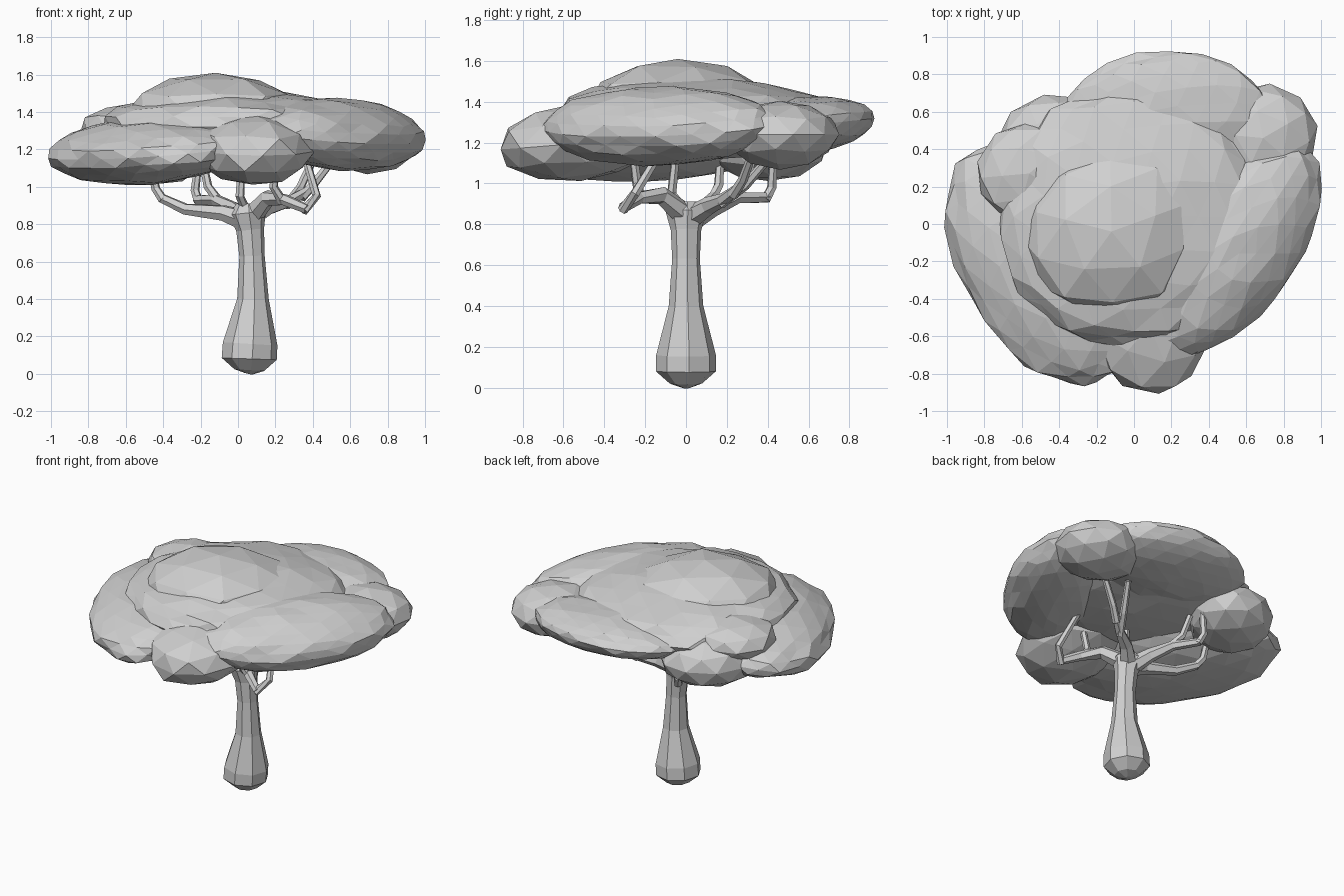
import bpy
import bmesh
import math
import random
from mathutils import Matrix, Vector

random.seed(4)
cube = bpy.data.objects.get("Cube")
if cube:
    bpy.data.objects.remove(cube, do_unlink=True)

# One plain grey for the whole tree
grey = bpy.data.materials.new("light grey")
grey.use_nodes = True
grey.diffuse_color = (0.63, 0.63, 0.63, 1)
grey.node_tree.nodes["Principled BSDF"].inputs["Base Color"].default_value = (0.63, 0.63, 0.63, 1)


def finish(bm, name):
    bmesh.ops.recalc_face_normals(bm, faces=bm.faces)
    mesh = bpy.data.meshes.new(name)
    bm.to_mesh(mesh)
    bm.free()
    mesh.materials.append(grey)
    obj = bpy.data.objects.new(name, mesh)
    bpy.context.collection.objects.link(obj)
    return obj


def leaf_clump(name, center, radii, turn=0, tilt=0, detail=2):
    """Flattened, slightly uneven faceted ball."""
    bm = bmesh.new()
    bmesh.ops.create_icosphere(bm, subdivisions=detail, radius=1.02)
    for v in bm.verts:
        v.co *= random.uniform(0.96, 1.03)
    place = (Matrix.Translation(center)
             @ Matrix.Rotation(math.radians(turn), 4, "Z")
             @ Matrix.Rotation(math.radians(tilt), 4, "X")
             @ Matrix.Diagonal((*radii, 1)))
    bm.transform(place)
    return finish(bm, name)


def tube(name, points, radii, sides=6):
    """Faceted tube swept along a path, closed at both ends."""
    pts = [Vector(p) for p in points]
    bm = bmesh.new()
    rings = []
    for i, (p, r) in enumerate(zip(pts, radii)):
        along = (pts[min(i + 1, len(pts) - 1)] - pts[max(i - 1, 0)]).normalized()
        side = along.cross(Vector((0.3, 1, 0.1))).normalized()
        other = along.cross(side)
        ring = []
        for k in range(sides):
            a = math.tau * (k + 0.5) / sides
            ring.append(bm.verts.new(p + r * (math.cos(a) * side + math.sin(a) * other)))
        rings.append(ring)
    for low, high in zip(rings, rings[1:]):
        for k in range(sides):
            n = (k + 1) % sides
            bm.faces.new((low[k], low[n], high[n], high[k]))
    bm.faces.new(rings[0])
    bm.faces.new(rings[-1])
    return finish(bm, name)


# Trunk with rounded foot and flared crotch
tube("trunk",
     [(0.055, 0, 0.0), (0.06, 0, 0.02), (0.06, 0, 0.08), (0.065, 0, 0.16), (0.08, 0, 0.4),
      (0.075, 0, 0.63), (0.065, 0, 0.77), (0.05, 0, 0.86), (0.05, 0, 0.91)],
     [0.02, 0.08, 0.148, 0.147, 0.085, 0.068, 0.075, 0.1, 0.06], sides=8)

# Main boughs and their forks
boughs = {
    "front_bough": [(0.07, 0, 0.84), (0.16, -0.12, 0.94), (0.25, -0.23, 0.93), (0.37, -0.31, 0.88)],
    "back_right_bough": [(0.06, 0.02, 0.83), (0.16, 0.11, 0.89), (0.27, 0.18, 0.92), (0.36, 0.25, 0.97)],
    "back_left_bough": [(0.04, 0.02, 0.82), (-0.03, 0.13, 0.88), (-0.12, 0.25, 0.93), (-0.22, 0.4, 0.93)],
    "left_bough": [(0.04, 0, 0.82), (-0.08, 0.01, 0.86), (-0.28, 0.08, 0.88), (-0.41, 0.14, 0.94)],
}
for name, path in boughs.items():
    tube(name, path, [0.06, 0.045, 0.032, 0.026])

twigs = {
    "front_twig": [(0.35, -0.31, 0.87), (0.42, -0.25, 0.95), (0.36, -0.12, 1.16)],
    "front_inner_twig": [(0.24, -0.22, 0.92), (0.19, -0.24, 1.0), (0.21, -0.26, 1.16)],
    "back_right_twig": [(0.34, 0.23, 0.94), (0.41, 0.28, 1.02), (0.52, 0.33, 1.16)],
    "back_right_inner_twig": [(0.26, 0.17, 0.9), (0.33, 0.29, 0.99), (0.4, 0.42, 1.14)],
    "back_left_twig": [(-0.21, 0.39, 0.92), (-0.23, 0.42, 0.98), (-0.21, 0.43, 1.14)],
    "back_left_inner_twig": [(-0.1, 0.23, 0.92), (-0.16, 0.29, 1.0), (-0.19, 0.33, 1.14)],
    "left_twig": [(-0.4, 0.13, 0.93), (-0.44, 0.16, 0.99), (-0.47, 0.17, 1.14)],
    "middle_twig": [(0.04, -0.02, 0.88), (0.01, -0.07, 0.95), (0.02, -0.05, 1.14)],
}
for name, path in twigs.items():
    tube(name, path, [0.026, 0.024, 0.02])

# Canopy of overlapping clumps, the outer ones drooping outward
leaf_clump("canopy_middle", (-0.02, 0.04, 1.32), (0.7, 0.69, 0.2), detail=3)
leaf_clump("canopy_top", (-0.12, -0.04, 1.38), (0.48, 0.45, 0.225), turn=20)
leaf_clump("canopy_right", (0.54, -0.14, 1.28), (0.65, 0.32, 0.185), turn=55, tilt=9, detail=3)
leaf_clump("canopy_left", (-0.49, -0.21, 1.19), (0.7, 0.43, 0.175), turn=-60, tilt=6, detail=3)
leaf_clump("canopy_front", (0.08, -0.53, 1.2), (0.32, 0.39, 0.185), turn=8, tilt=5)
leaf_clump("canopy_back", (0.19, 0.56, 1.28), (0.55, 0.36, 0.14), tilt=6, detail=3)
leaf_clump("canopy_back_right", (0.69, 0.46, 1.24), (0.29, 0.28, 0.165), turn=30)
leaf_clump("canopy_back_left", (-0.46, 0.4, 1.19), (0.32, 0.27, 0.18), turn=45)
leaf_clump("canopy_left_shoulder", (-0.56, 0.27, 1.31), (0.28, 0.27, 0.13), turn=40)
